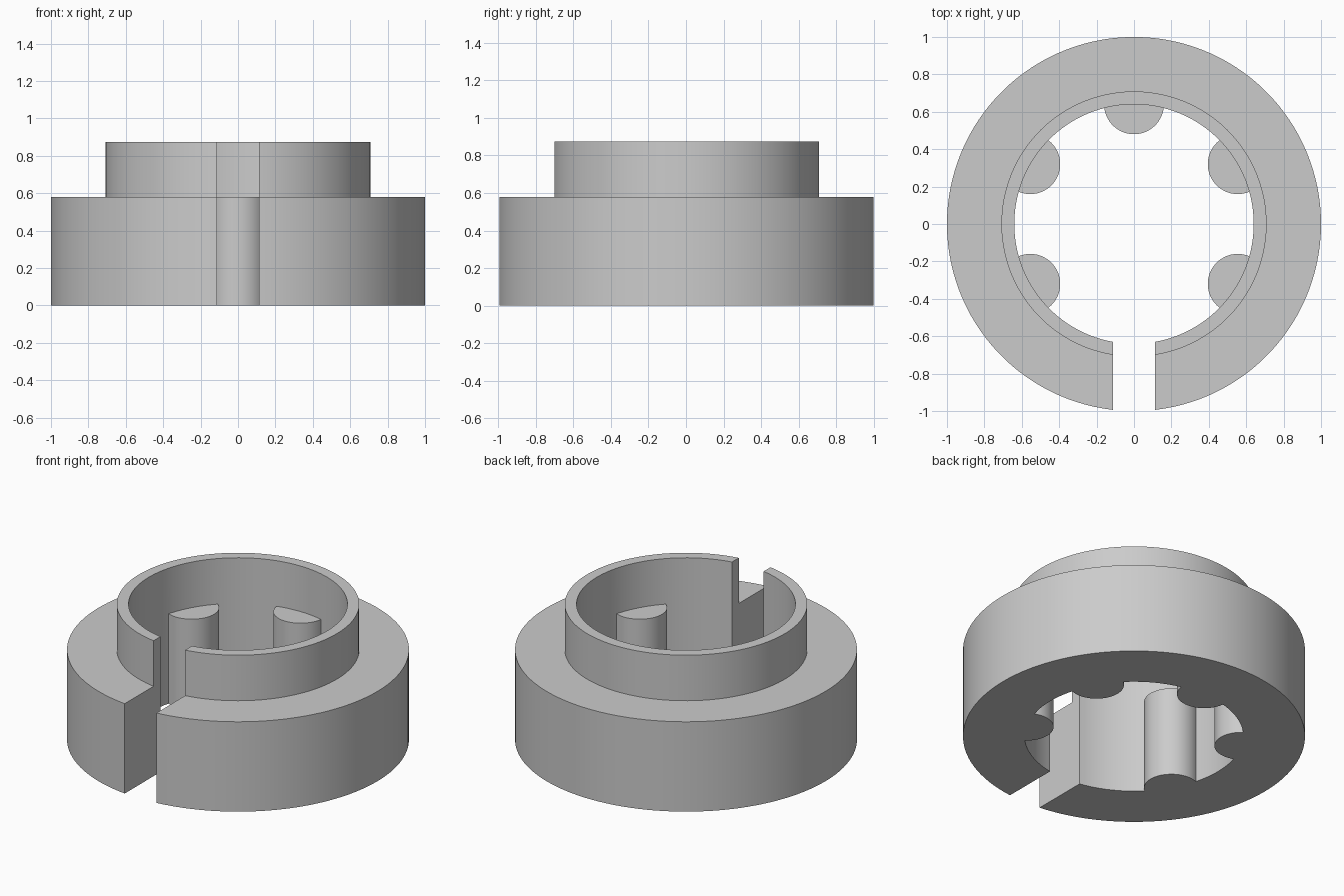
import bpy
import bmesh
from math import asin, cos, pi, radians, sin

cube = bpy.data.objects.get("Cube")
if cube:
    bpy.data.objects.remove(cube)

OUTER, SLEEVE, BORE = 1.0, 0.709, 0.64
LUG = 0.16
SHOULDER, TOP = 0.58, 0.874
SLOT = 0.113

grey = bpy.data.materials.new("Plain grey")
grey.use_nodes = True
colour = (0.6, 0.6, 0.6, 1)
grey.diffuse_color = colour
grey.node_tree.nodes["Principled BSDF"].inputs["Base Color"].default_value = colour

bm = bmesh.new()


def arc(radius, start, end, cx=0, cy=0):
    steps = max(4, round(abs(end - start) * (20 if radius > LUG else 8)))
    angles = [start + (end - start) * i / steps for i in range(steps + 1)]
    return [(cx + radius * cos(a), cy + radius * sin(a)) for a in angles]


def open_ring(radius):
    """Circle broken at the front by a parallel-sided slot."""
    gap = asin(SLOT / radius)
    return arc(radius, -pi / 2 + gap, 3 * pi / 2 - gap)


def face(points):
    bm.faces.new([bm.verts.new(p) for p in points])


def wall(path, low, high):
    for (ax, ay), (bx, by) in zip(path, path[1:]):
        face([(ax, ay, low), (bx, by, low), (bx, by, high), (ax, ay, high)])


def flat(path, z):
    face([(x, y, z) for x, y in path])


# Bore path, plain above the lugs and scalloped by them below
lug_half = 2 * asin(LUG / (2 * BORE))
gap = asin(SLOT / BORE)
angle = -pi / 2 + gap
plain, scalloped, lug_tops = [], [], []
for degrees in (-30, 30, 90, 150, 210):
    mid = radians(degrees)
    clear = arc(BORE, angle, mid - lug_half)
    behind = arc(BORE, mid - lug_half, mid + lug_half)
    sweep = pi / 2 + lug_half / 2
    lug = arc(LUG, mid - sweep, mid - 2 * pi + sweep,
              BORE * cos(mid), BORE * sin(mid))
    plain += clear[:-1] + behind[:-1]
    scalloped += clear[:-1] + lug[:-1]
    lug_tops.append(lug + behind[-2:0:-1])
    angle = mid + lug_half
last = arc(BORE, angle, 3 * pi / 2 - gap)
plain += last
scalloped += last

# Base, sleeve and bore walls
outer, sleeve = open_ring(OUTER), open_ring(SLEEVE)
wall(outer, 0, SHOULDER)
wall(sleeve, SHOULDER, TOP)
wall(plain, SHOULDER, TOP)
wall(scalloped, 0, SHOULDER)

# Underside, shoulder, rim and lug tops
flat(outer + scalloped[::-1], 0)
flat(outer + sleeve[::-1], SHOULDER)
flat(sleeve + plain[::-1], TOP)
for lug in lug_tops:
    flat(lug, SHOULDER)

# Slot cheeks
for i in (0, -1):
    o, s, b = outer[i], sleeve[i], plain[i]
    face([(*o, 0), (*o, SHOULDER), (*s, SHOULDER), (*s, TOP),
          (*b, TOP), (*b, SHOULDER), (*b, 0)])

bmesh.ops.remove_doubles(bm, verts=bm.verts[:], dist=0.0001)
bmesh.ops.recalc_face_normals(bm, faces=bm.faces[:])
mesh = bpy.data.meshes.new("slotted_collar")
bm.to_mesh(mesh)
bm.free()
mesh.materials.append(grey)
collar = bpy.data.objects.new("slotted_collar", mesh)
bpy.context.collection.objects.link(collar)

bpy.ops.object.select_all(action="DESELECT")
collar.select_set(True)
bpy.context.view_layer.objects.active = collar
bpy.ops.object.shade_smooth_by_angle(angle=radians(30))
